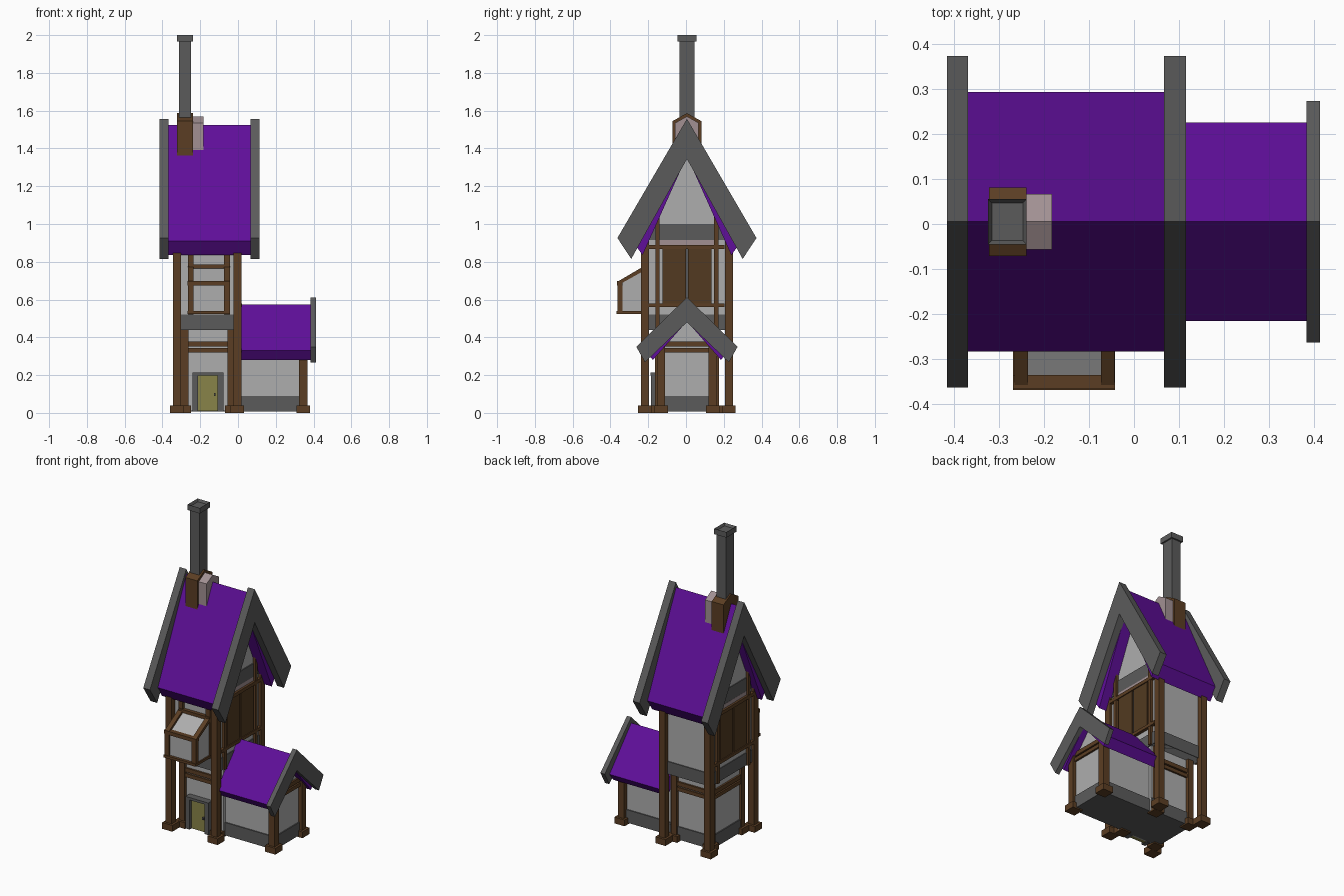
import bpy, bmesh

if "Cube" in bpy.data.objects:
    bpy.data.objects.remove(bpy.data.objects["Cube"])

def material(name, r, g, b):
    m = bpy.data.materials.new(name)
    m.diffuse_color = (r, g, b, 1)
    m.use_nodes = True
    m.node_tree.nodes["Principled BSDF"].inputs["Base Color"].default_value = m.diffuse_color
    return m

PURPLE = material("purple roof", 0.115, 0.0045, 0.32)
STONE = material("dark grey stone", 0.105, 0.105, 0.105)
PLASTER = material("light plaster", 0.42, 0.42, 0.42)
WOOD = material("brown wood", 0.105, 0.048, 0.017)
SHUTTER = material("dark brown shutter", 0.085, 0.042, 0.015)
PINK = material("pinkish plaster", 0.36, 0.28, 0.29)
DOOR = material("olive door", 0.25, 0.23, 0.065)
YC = 0.005  # centre line of the house in y


def prism(name, profile, x0, x1, mat):
    """Extrude a (y, z) profile from x0 to x1."""
    bm = bmesh.new()
    face = bm.faces.new([bm.verts.new((x0, y, z)) for y, z in profile])
    ext = bmesh.ops.extrude_face_region(bm, geom=[face])
    bmesh.ops.translate(bm, vec=(x1 - x0, 0, 0),
                        verts=[v for v in ext["geom"] if isinstance(v, bmesh.types.BMVert)])
    bmesh.ops.recalc_face_normals(bm, faces=bm.faces)
    mesh = bpy.data.meshes.new(name)
    bm.to_mesh(mesh)
    bm.free()
    mesh.materials.append(mat)
    ob = bpy.data.objects.new(name, mesh)
    bpy.context.collection.objects.link(ob)
    return ob


def box(name, x0, x1, y0, y1, z0, z1, mat):
    return prism(name, [(y0, z0), (y1, z0), (y1, z1), (y0, z1)], x0, x1, mat)


def chevron(name, x0, x1, apex, outer, inner, inner_apex, mat):
    """Inverted V: outer and inner are the (y, z) corners of one foot."""
    (a, b), (c, d) = outer, inner
    return prism(name, [(YC, apex), (YC + a, b), (YC + c, d), (YC, inner_apex),
                        (YC - c, d), (YC - a, b)], x0, x1, mat)


def post(name, x, y, z1, w, base):
    """Post with a square foot block."""
    box(name, x - w, x + w, y - w, y + w, 0.03, z1, WOOD)
    box(name + "_foot", x - base, x + base, y - base, y + base, 0, 0.04, WOOD)


# Roofs with their heavy end boards
chevron("main_roof", -0.375, 0.07, 1.525, (0.288, 0.91), (0.235, 0.835), 1.36, PURPLE)
for x0, x1 in ((-0.415, -0.368), (0.067, 0.115)):
    chevron("main_gable_board", x0, x1, 1.557, (0.368, 0.926), (0.295, 0.815), 1.344, STONE)
chevron("annex_roof", 0.0, 0.385, 0.575, (0.22, 0.33), (0.18, 0.28), 0.485, PURPLE)
chevron("annex_gable_board", 0.383, 0.413, 0.612, (0.268, 0.35), (0.222, 0.268), 0.48, STONE)

# Upper storey walls, stone bands and gable
box("upper_walls", -0.325, 0.0, YC - 0.21, YC + 0.21, 0.44, 0.915, PLASTER)
box("upper_stone_band", -0.33, 0.006, YC - 0.216, YC + 0.216, 0.44, 0.52, STONE)
prism("gable_wall", [(YC - 0.235, 0.91), (YC + 0.235, 0.91), (YC, 1.42)], -0.325, 0.0, PLASTER)
box("gable_stone_band", -0.33, 0.006, YC - 0.2, YC + 0.2, 0.915, 1.0, STONE)

# Ground storey and annex walls
box("ground_walls", -0.29, 0.0, YC - 0.15, YC + 0.15, 0.01, 0.44, PLASTER)
box("annex_walls", -0.02, 0.345, YC - 0.13, YC + 0.13, 0.01, 0.37, PLASTER)
prism("annex_gable", [(YC - 0.15, 0.37), (YC + 0.15, 0.37), (YC, 0.53)], 0.0, 0.345, PLASTER)
box("annex_plinth", 0.0, 0.352, YC - 0.137, YC + 0.137, 0.008, 0.09, STONE)
box("ground_plinth", -0.297, 0.0, YC - 0.14, YC + 0.157, 0.008, 0.09, STONE)

# Tall outer posts, recessed ground posts, annex posts
for s in (-1, 1):
    for x in (-0.323, -0.003):
        post("corner_post", x, YC + s * 0.222, 0.97, 0.021, 0.036)
    for x in (-0.283, -0.035):
        post("ground_post", x, YC + s * 0.15, 0.44, 0.02, 0.035)
    post("annex_post", 0.345, YC + s * 0.137, 0.38, 0.022, 0.036)

# Double rails on the ground storey and annex
for z0, z1 in ((0.32, 0.343), (0.352, 0.378)):
    for s in (-1, 1):
        y = YC + s * 0.152
        box("ground_rail", -0.27, -0.03, y - 0.01, y + 0.01, z0, z1, WOOD)
    box("ground_side_rail", -0.302, -0.285, YC - 0.14, YC + 0.14, z0, z1, WOOD)
    box("annex_rail", 0.34, 0.357, YC - 0.12, YC + 0.12, z0, z1, WOOD)

# Shutters and framing on both gable ends
for side, wall in ((1, 0.0), (-1, -0.325)):
    def plate(name, y0, y1, z0, z1, depth, mat):
        a, b = sorted((wall - side * 0.01, wall + side * depth))
        box(name, a, b, YC + y0, YC + y1, z0, z1, mat)
    for s in (-1, 1):
        plate("gable_stud", s * 0.155 - 0.011, s * 0.155 + 0.011, 0.44, 1.09, 0.018, WOOD)
        plate("shutter", min(s * 0.006, s * 0.13), max(s * 0.006, s * 0.13), 0.575, 0.87, 0.014, SHUTTER)
    plate("shutter_gap", -0.006, 0.006, 0.575, 0.87, 0.005, STONE)
    plate("shutter_sill", -0.2, 0.2, 0.56, 0.58, 0.02, WOOD)
    plate("shutter_head", -0.2, 0.2, 0.868, 0.89, 0.02, WOOD)
    plate("plaster_strip", -0.145, 0.145, 0.89, 0.915, 0.006, PINK)

# Bay window on the front
slope = [(-0.35, 0.685), (-0.2, 0.775)]
prism("bay_body", [(-0.2, 0.535), (-0.35, 0.535)] + slope, -0.255, -0.05, PLASTER)
box("bay_floor", -0.268, -0.042, -0.368, -0.2, 0.524, 0.54, WOOD)
box("bay_front_rail", -0.268, -0.042, -0.366, -0.335, 0.675, 0.698, WOOD)
for x0, x1 in ((-0.265, -0.235), (-0.073, -0.043)):
    box("bay_post", x0, x1, -0.363, -0.335, 0.53, 0.69, WOOD)
    prism("bay_rafter", [(-0.362, 0.675), (-0.362, 0.695), (-0.2, 0.79), (-0.2, 0.765)], x0, x1, WOOD)
    box("bay_wall_stud", x0, x1, -0.222, -0.2, 0.52, 0.88, WOOD)
box("bay_top_rail", -0.26, -0.045, -0.228, -0.2, 0.765, 0.785, WOOD)

# Front door in its stone frame
for x0, x1 in ((-0.24, -0.212), (-0.108, -0.078)):
    box("door_jamb", x0, x1, -0.185, -0.14, 0.008, 0.2, STONE)
box("door_lintel", -0.24, -0.078, -0.188, -0.14, 0.198, 0.214, STONE)
box("door", -0.212, -0.108, -0.168, -0.14, 0.01, 0.198, DOOR)
box("door_handle", -0.128, -0.118, -0.178, -0.165, 0.09, 0.105, STONE)

# Chimney: wooden saddle, plaster hood, stone shaft, hollowed cap
def pentagon(w, z0, z1, z2):
    return [(YC - w, z0), (YC + w, z0), (YC + w, z1), (YC, z2), (YC - w, z1)]

prism("chimney_saddle", pentagon(0.076, 1.357, 1.545, 1.587), -0.322, -0.238, WOOD)
prism("chimney_hood", pentagon(0.062, 1.385, 1.535, 1.57), -0.24, -0.182, PINK)
box("chimney_shaft", -0.313, -0.248, YC - 0.04, YC + 0.04, 1.5, 1.97, STONE)
cap = box("chimney_cap", -0.324, -0.238, YC - 0.05, YC + 0.05, 1.965, 2.0, STONE)
bm = bmesh.new()
bm.from_mesh(cap.data)
bm.faces.ensure_lookup_table()
top = max(bm.faces, key=lambda f: f.calc_center_median().z)
bmesh.ops.inset_region(bm, faces=[top], thickness=0.012)
bmesh.ops.translate(bm, verts=top.verts, vec=(0, 0, -0.015))
bm.to_mesh(cap.data)
bm.free()
